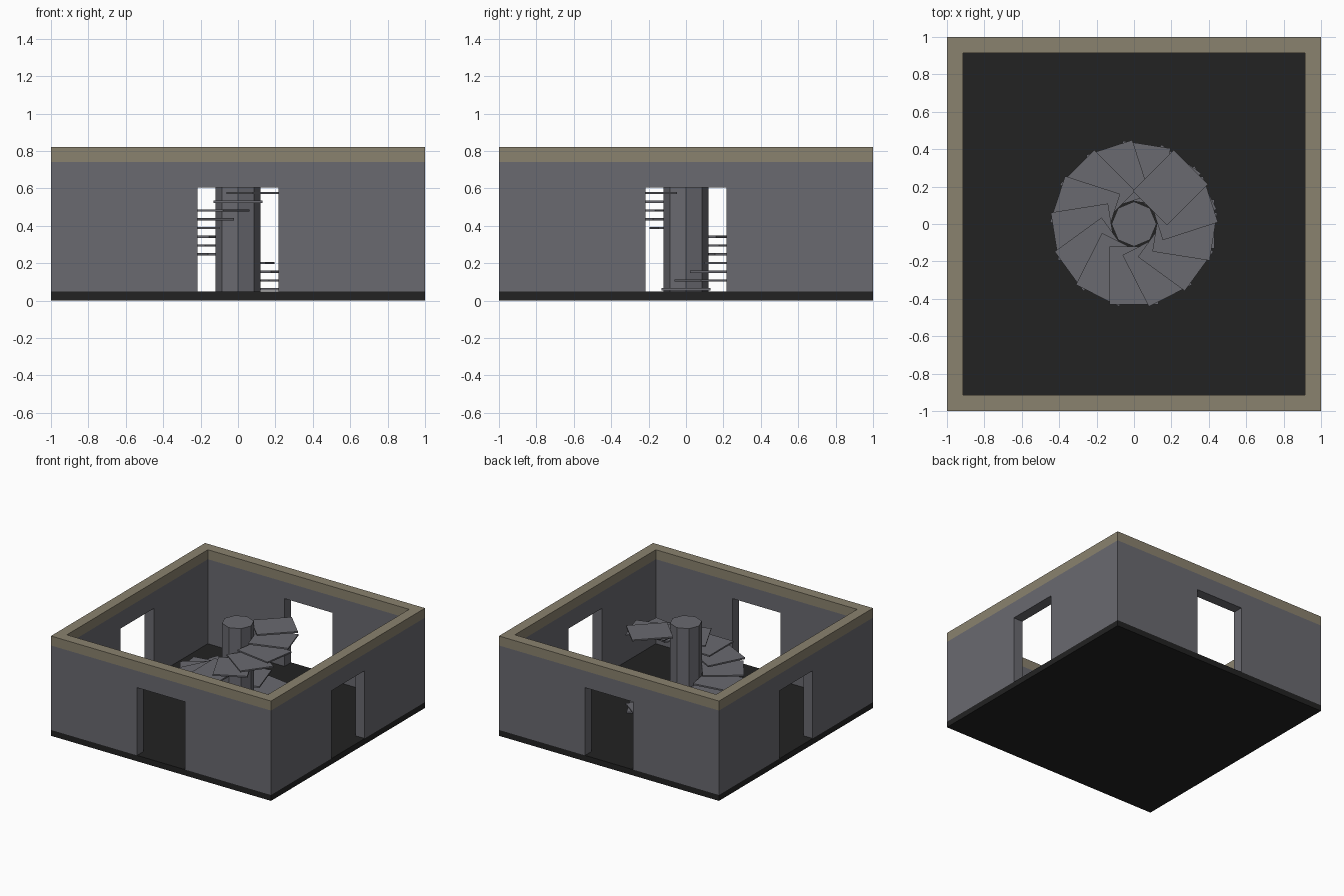
import bpy, bmesh, math
from mathutils import Matrix, Vector

if "Cube" in bpy.data.objects:
    bpy.data.objects.remove(bpy.data.objects["Cube"])

FLOOR, WALL_TOP, TOP = 0.048, 0.742, 0.82   # heights
INNER = 0.915                               # inside face of the walls
DOOR_W, DOOR_H = 0.217, 0.605               # door half width and head height


def material(name, rgb):
    m = bpy.data.materials.new(name)
    m.diffuse_color = (*rgb, 1)
    m.use_nodes = True
    m.node_tree.nodes["Principled BSDF"].inputs["Base Color"].default_value = m.diffuse_color
    return m


DARK = material("dark_floor", (0.016, 0.016, 0.016))
GREY = material("stone_grey", (0.143, 0.143, 0.162))
TAN = material("tan_trim", (0.255, 0.223, 0.156))


def make(name, bm, mat):
    bmesh.ops.recalc_face_normals(bm, faces=bm.faces)
    me = bpy.data.meshes.new(name)
    bm.to_mesh(me)
    bm.free()
    me.materials.append(mat)
    ob = bpy.data.objects.new(name, me)
    bpy.context.collection.objects.link(ob)
    return ob


def prism(name, points, depth, mat, turn=0):
    """Extrude a closed 3D outline by the depth vector, then turn it about z."""
    bm = bmesh.new()
    face = bm.faces.new([bm.verts.new(p) for p in points])
    ext = bmesh.ops.extrude_face_region(bm, geom=[face])
    moved = [v for v in ext["geom"] if isinstance(v, bmesh.types.BMVert)]
    bmesh.ops.translate(bm, verts=moved, vec=Vector(depth))
    bmesh.ops.rotate(bm, verts=bm.verts, matrix=Matrix.Rotation(turn, 3, 'Z'))
    return make(name, bm, mat)


def slab(name, x0, x1, y0, y1, z0, z1, mat, turn=0):
    pts = [(x0, y0, z0), (x1, y0, z0), (x1, y1, z0), (x0, y1, z0)]
    return prism(name, pts, (0, 0, z1 - z0), mat, turn)


# Floor plate
slab("floor", -1, 1, -1, 1, 0, FLOOR, DARK)

# Four walls with a doorway each, and the trim along their tops
outline = [(-1, FLOOR), (-DOOR_W, FLOOR), (-DOOR_W, DOOR_H), (DOOR_W, DOOR_H),
           (DOOR_W, FLOOR), (INNER, FLOOR), (INNER, WALL_TOP), (-1, WALL_TOP)]
for i, side in enumerate(("front", "right", "back", "left")):
    turn = i * math.pi / 2
    prism(side + "_wall", [(x, -1, z) for x, z in outline], (0, 1 - INNER, 0), GREY, turn)
    slab(side + "_trim", -1, INNER, -1, -INNER, WALL_TOP, TOP, TAN, turn)

# Eight-sided central column
ring = [(0.12 * math.cos(k * math.pi / 4), 0.12 * math.sin(k * math.pi / 4), FLOOR)
        for k in range(8)]
prism("column", ring, (0, 0, TOP - FLOOR), GREY)

# Spiral of sixteen thin treads
for k in range(16):
    z = 0.061 + 0.0467 * k
    slab(f"tread_{k + 1}", 0.12, 0.43, -0.13, 0.13, z - 0.006, z + 0.006,
         GREY, math.radians(27 * k))
